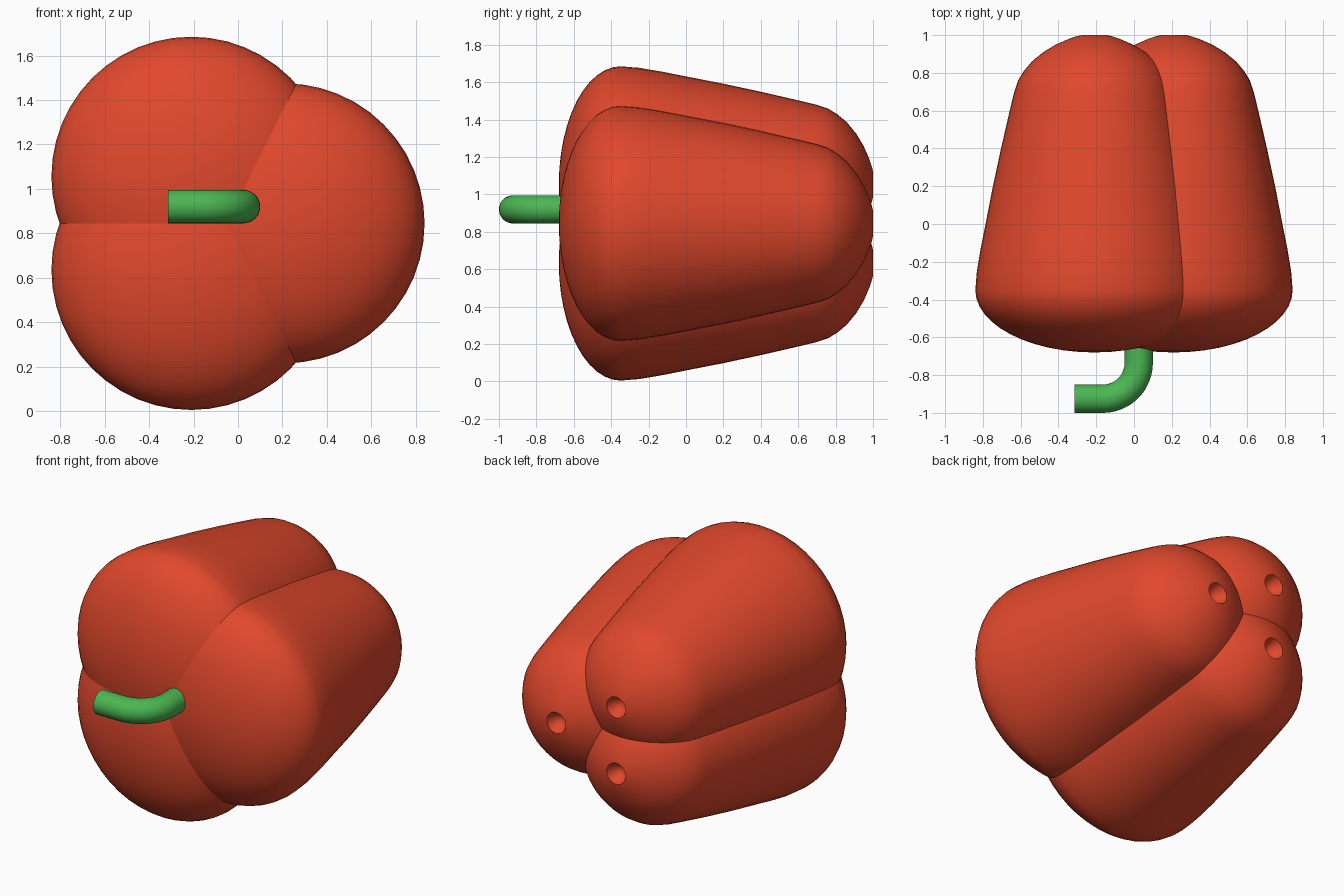
import bpy, bmesh
from math import sin, cos, pi, radians
from mathutils import Vector

if "Cube" in bpy.data.objects:
    bpy.data.objects.remove(bpy.data.objects["Cube"])


def material(name, color):
    m = bpy.data.materials.new(name)
    m.diffuse_color = color
    m.use_nodes = True
    m.node_tree.nodes["Principled BSDF"].inputs["Base Color"].default_value = m.diffuse_color
    return m


def finish(bm, name, mat, angle):
    bmesh.ops.recalc_face_normals(bm, faces=bm.faces)
    me = bpy.data.meshes.new(name)
    bm.to_mesh(me)
    bm.free()
    me.materials.append(mat)
    ob = bpy.data.objects.new(name, me)
    bpy.context.collection.objects.link(ob)
    bpy.ops.object.select_all(action='DESELECT')
    ob.select_set(True)
    bpy.context.view_layer.objects.active = ob
    bpy.ops.object.shade_smooth_by_angle(angle=radians(angle))
    return ob


def skin(bm, rings, start=None, end=None):
    # Bridge consecutive rings of points; close each end with a fan or a flat cap
    vs = [[bm.verts.new(p) for p in ring] for ring in rings]
    n = len(vs[0])
    for a, b in zip(vs, vs[1:]):
        for i in range(n):
            j = (i + 1) % n
            bm.faces.new((a[i], a[j], b[j], b[i]))
    for ring, tip in ((vs[0], start), (vs[-1], end)):
        if tip is None:
            bm.faces.new(ring)
        else:
            t = bm.verts.new(tip)
            for i in range(n):
                bm.faces.new((ring[i], ring[(i + 1) % n], t))


red = material("pepper_red", (0.75, 0.065, 0.025, 1))
green = material("stem_green", (0.07, 0.47, 0.085, 1))

# Lobe profile (y, radius): rounded shoulder, tapering side, rounded tip, dimple
profile = [(-0.35 - 0.33 * cos(t * pi / 24), 0.63 * sin(t * pi / 24)) for t in range(1, 13)]
profile += [(-0.25, 0.622), (-0.12, 0.6), (0.0, 0.576), (0.2, 0.537), (0.4, 0.494),
            (0.6, 0.448), (0.7, 0.424), (0.76, 0.404), (0.81, 0.373), (0.86, 0.331),
            (0.91, 0.27), (0.95, 0.204), (0.98, 0.135), (0.995, 0.09), (1.0, 0.066),
            (0.95, 0.045)]

# Three overlapping lobes
SEG = 48
for name, cx, cz in (("lobe_right", 0.21, 0.845),
                     ("lobe_upper_left", -0.21, 1.055),
                     ("lobe_lower_left", -0.21, 0.635)):
    bm = bmesh.new()
    rings = [[(cx + r * cos(2 * pi * i / SEG), y, cz + r * sin(2 * pi * i / SEG))
              for i in range(SEG)] for y, r in profile]
    skin(bm, rings, start=(cx, -0.68, cz), end=(cx, 0.92, cz))
    finish(bm, name, red, 40)

# Bent stem: straight root, quarter bend, straight tip with flat end
R, BEND, SIDES, Z = 0.075, 0.19, 32, 0.92
cx, cy = -0.165, -0.735
path = [(0.025, -0.55, 0)]
path += [(cx + BEND * cos(a), cy - BEND * sin(a), a)
         for a in (i * pi / 24 for i in range(13))]
path.append((-0.315, cy - BEND, pi / 2))
rings = []
for x, y, a in path:
    out = Vector((cos(a), -sin(a), 0))
    rings.append([Vector((x, y, Z)) + out * R * cos(2 * pi * i / SIDES)
                  + Vector((0, 0, R * sin(2 * pi * i / SIDES))) for i in range(SIDES)])
bm = bmesh.new()
skin(bm, rings)
finish(bm, "stem", green, 40)
